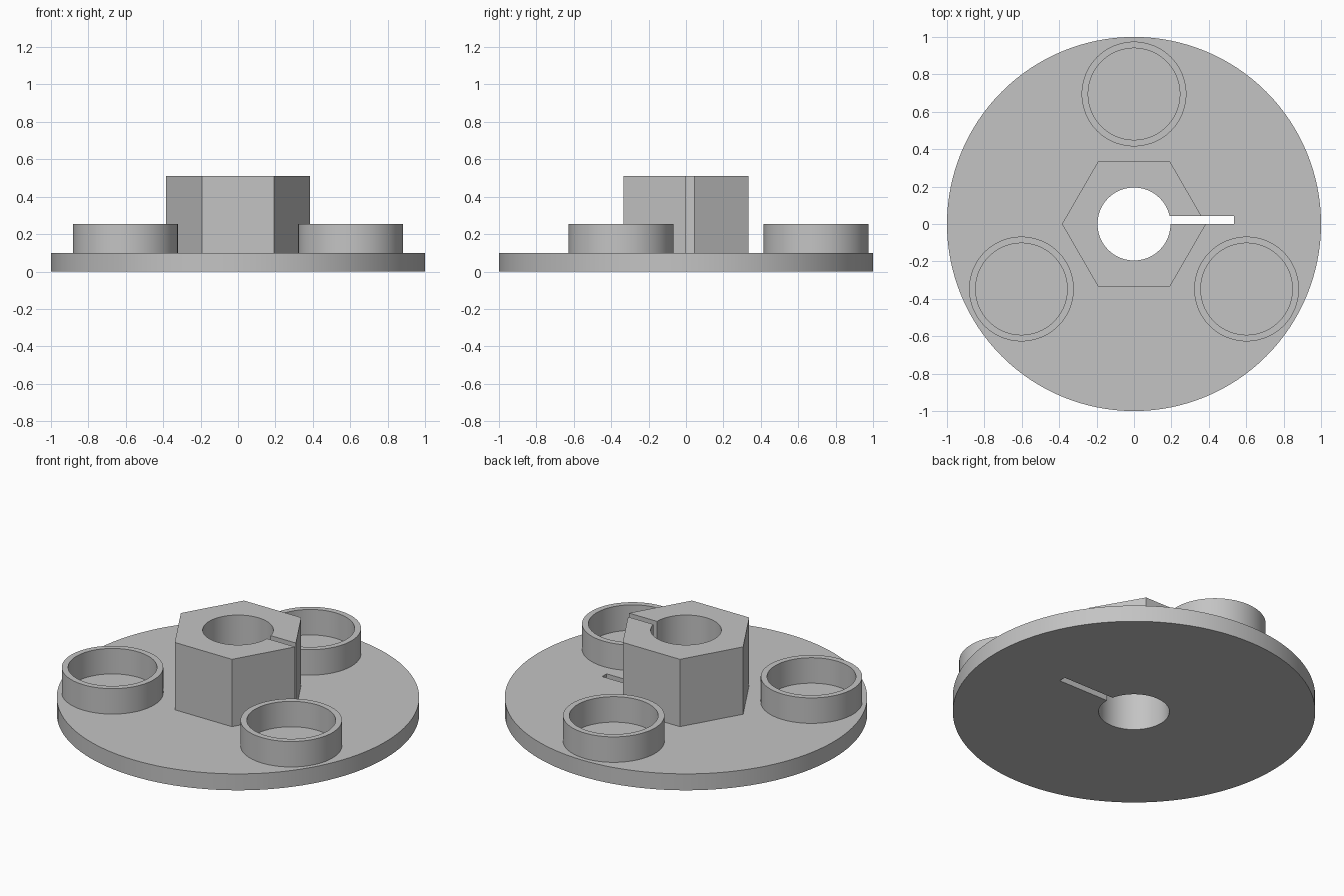
import bpy
import math

if "Cube" in bpy.data.objects:
    bpy.data.objects.remove(bpy.data.objects["Cube"], do_unlink=True)

grey = bpy.data.materials.new("plain grey")
grey.use_nodes = True
COLOUR = (0.55, 0.55, 0.55, 1)
grey.diffuse_color = COLOUR
grey.node_tree.nodes["Principled BSDF"].inputs["Base Color"].default_value = COLOUR


def cylinder(name, radius, z0, z1, sides=128, x=0, y=0):
    bpy.ops.mesh.primitive_cylinder_add(vertices=sides, radius=radius, depth=z1 - z0,
                                        location=(x, y, (z0 + z1) / 2))
    obj = bpy.context.object
    obj.name = name
    obj.data.materials.append(grey)
    return obj


def boolean(obj, other, operation):
    mod = obj.modifiers.new(operation.title(), "BOOLEAN")
    mod.operation = operation
    mod.solver = "EXACT"
    mod.object = other
    bpy.context.view_layer.objects.active = obj
    bpy.ops.object.modifier_apply(modifier=mod.name)
    bpy.data.objects.remove(other, do_unlink=True)


def smooth(obj):
    bpy.ops.object.select_all(action="DESELECT")
    obj.select_set(True)
    bpy.context.view_layer.objects.active = obj
    bpy.ops.object.shade_smooth_by_angle(angle=math.radians(30))


# Round plate carrying a hexagonal hub, with corners on the x axis
hub = cylinder("hub_plate", 1, 0, 0.1)
hexagon = cylinder("hexagon", 0.385, 0.05, 0.51, sides=6)
hexagon.rotation_euler.z = math.radians(30)
boolean(hub, hexagon, "UNION")

# Shaft bore and the narrow slot beside it
boolean(hub, cylinder("bore", 0.195, -0.1, 0.7, sides=96), "DIFFERENCE")
bpy.ops.mesh.primitive_cube_add(size=1, location=(0.2675, 0.0215, 0.3))
slot = bpy.context.object
slot.scale = (0.535, 0.043, 0.8)
boolean(hub, slot, "DIFFERENCE")
smooth(hub)

# Three open cups spaced evenly around the plate
for name, angle in (("back_cup", 90), ("right_cup", 210), ("left_cup", 330)):
    x = 0.695 * math.cos(math.radians(angle))
    y = 0.695 * math.sin(math.radians(angle))
    cup = cylinder(name, 0.28, 0.1, 0.255, sides=96, x=x, y=y)
    boolean(cup, cylinder("cup_bore", 0.245, 0, 0.4, sides=96, x=x, y=y), "DIFFERENCE")
    smooth(cup)
